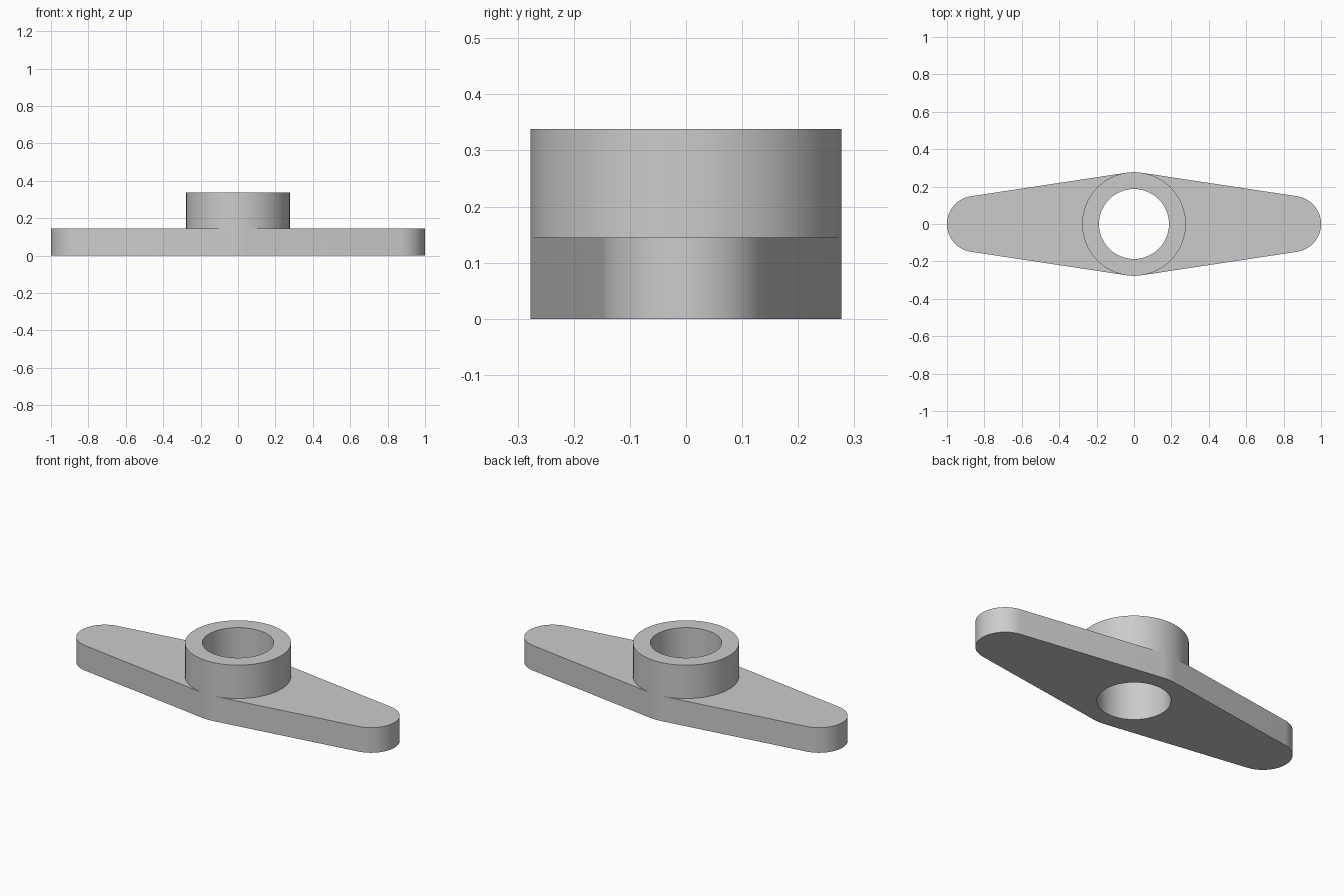
import bpy, bmesh
from math import asin, cos, sin, pi

if "Cube" in bpy.data.objects:
    bpy.data.objects.remove(bpy.data.objects["Cube"])

R, HOLE, TIP = 0.277, 0.187, 0.15      # boss, bore and wing tip radii
TIP_X = 1 - TIP                        # wing tip centre
PLATE_Z, TOP_Z = 0.145, 0.338

# direction of the straight edge tangent to boss and tip circles
tilt = asin((R - TIP) / TIP_X)
half = pi / 2 - tilt

bm = bmesh.new()


def arc(cx, r, a0, a1, n):
    return [(cx + r * cos(a0 + (a1 - a0) * i / n),
             r * sin(a0 + (a1 - a0) * i / n)) for i in range(n + 1)]


def face(points, z):
    bm.faces.new([bm.verts.new((x, y, z)) for x, y in points])


def strip(p, zp, q, zq):
    """Quads joining two matching point rows."""
    for i in range(len(p) - 1):
        corners = [(*p[i], zp), (*p[i + 1], zp), (*q[i + 1], zq), (*q[i], zq)]
        bm.faces.new([bm.verts.new(c) for c in corners])


# four sectors: right wing, back flank, left wing, front flank
for k in range(4):
    is_wing = k % 2 == 0
    h, n = (half, 48) if is_wing else (tilt, 6)
    mid = k * pi / 2
    outer = arc(0, R, mid - h, mid + h, n)
    inner = arc(0, HOLE, mid - h, mid + h, n)

    # boss wall, top rim, underside and bore
    strip(outer, PLATE_Z, outer, TOP_Z)
    strip(outer, TOP_Z, inner, TOP_Z)
    strip(inner, TOP_Z, inner, 0)
    strip(inner, 0, outer, 0)

    if is_wing:
        # tapered wing with a rounded tip
        tip = arc(TIP_X * cos(mid), TIP, mid - half, mid + half, 40)
        outline = [outer[0]] + tip + [outer[-1]]
        strip(outline, 0, outline, PLATE_Z)
        for z in (0, PLATE_Z):
            face(outline + outer[-2:0:-1], z)
    else:
        # flank where the plate edge follows the boss
        strip(outer, 0, outer, PLATE_Z)

bmesh.ops.remove_doubles(bm, verts=bm.verts, dist=1e-5)
bmesh.ops.recalc_face_normals(bm, faces=bm.faces)
mesh = bpy.data.meshes.new("flange_with_boss")
bm.to_mesh(mesh)
bm.free()

flange = bpy.data.objects.new("flange_with_boss", mesh)
bpy.context.collection.objects.link(flange)
bpy.context.view_layer.objects.active = flange
flange.select_set(True)
bpy.ops.object.shade_smooth_by_angle(angle=pi / 6)
